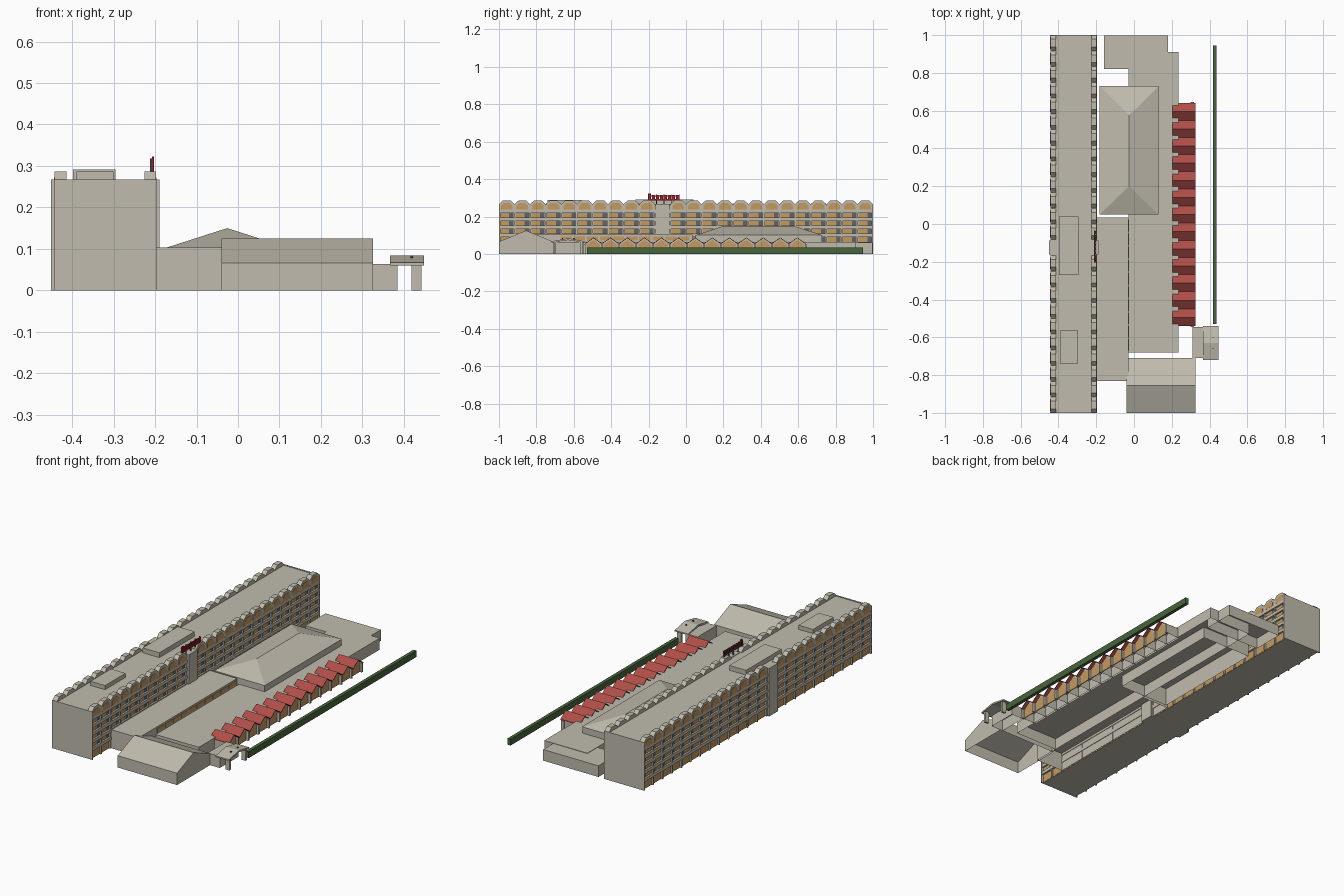
import bpy, bmesh
from mathutils import Vector

if "Cube" in bpy.data.objects:
    bpy.data.objects.remove(bpy.data.objects["Cube"])

def mat(name, r, g, b):
    m = bpy.data.materials.new(name)
    m.diffuse_color = (r, g, b, 1)
    m.use_nodes = True
    m.node_tree.nodes["Principled BSDF"].inputs["Base Color"].default_value = m.diffuse_color
    return m

CONCRETE = mat("concrete", 0.53, 0.50, 0.42)
ORANGE = mat("orange_glazing", 0.56, 0.32, 0.12)
GLASS = mat("dark_glass", 0.12, 0.13, 0.14)
RED = mat("red_roof_tile", 0.42, 0.075, 0.065)
SIGN = mat("sign_red", 0.32, 0.015, 0.02)
GREEN = mat("hedge_green", 0.065, 0.13, 0.045)
STEEL = mat("dark_steel", 0.06, 0.06, 0.06)

def add_prism(bm, pts, axis, a, b):
    """Extrude a 2D outline along axis 'x' (pts = y,z) or 'y' (pts = x,z)."""
    def co(p, t):
        return (t, p[0], p[1]) if axis == 'x' else (p[0], t, p[1])
    va = [bm.verts.new(co(p, a)) for p in pts]
    vb = [bm.verts.new(co(p, b)) for p in pts]
    n = len(pts)
    bm.faces.new(va)
    bm.faces.new(vb[::-1])
    for i in range(n):
        bm.faces.new((va[i], vb[i], vb[(i + 1) % n], va[(i + 1) % n]))

def add_box(bm, x0, x1, y0, y1, z0, z1):
    add_prism(bm, [(y0, z0), (y1, z0), (y1, z1), (y0, z1)], 'x', x0, x1)

def finish(name, bm, material, open_bottom=False):
    bmesh.ops.recalc_face_normals(bm, faces=bm.faces)
    if open_bottom:
        low = [f for f in bm.faces if all(v.co.z < 1e-5 for v in f.verts)]
        bmesh.ops.delete(bm, geom=low, context='FACES')
    me = bpy.data.meshes.new(name)
    bm.to_mesh(me)
    bm.free()
    me.materials.append(material)
    ob = bpy.data.objects.new(name, me)
    bpy.context.collection.objects.link(ob)
    return ob

def boxes(name, material, items, open_bottom=False):
    bm = bmesh.new()
    for b in items:
        add_box(bm, *b)
    return finish(name, bm, material, open_bottom)

CX = -0.32
BAY = 2 / 24
TOWER_BAY = 10

def side(s, d0, d1):
    """x range at distance d0..d1 from the slab block's centre line."""
    return tuple(sorted((CX + s * d0, CX + s * d1)))

# Long slab block: core, end walls, stair towers
boxes("slab_block_core", CONCRETE, [(CX - .112, CX + .112, -.995, .995, 0, .264)])
boxes("slab_block_end_walls", CONCRETE,
      [(CX - .124, CX + .124, -1, -.993, 0, .267), (CX - .124, CX + .124, .993, 1, 0, .267)])
ty = -1 + TOWER_BAY * BAY
boxes("stair_tower", CONCRETE,
      [(*side(s, .1, .131), ty + .004, ty + BAY - .004, 0, .267) for s in (1, -1)])

# Facade grid on both long sides
fins, parapets, orange, glass = [], [], [], []
floors = [0.055, 0.098, 0.141, 0.184, 0.227]
for s in (1, -1):
    for i in range(25):
        y = min(max(-1 + i * BAY, -.996), .996)
        fins.append((*side(s, .11, .121), y - .004, y + .004, 0, .262))
    for z in floors:
        parapets.append((*side(s, .11, .123), -.994, .994, z - .008, z + .010))
    for i in range(24):
        if i == TOWER_BAY:
            continue
        y = -1 + i * BAY
        orange.append((*side(s, .11, .1135), y + .006, y + BAY - .006, .002, .046))
        for z in floors[:-1]:
            orange.append((*side(s, .11, .1135), y + .006, y + .054, z + .010, z + .035))
            glass.append((*side(s, .11, .1135), y + .054, y + BAY - .006, z + .010, z + .035))
boxes("facade_fins", CONCRETE, fins)
boxes("balcony_parapets", CONCRETE, parapets)
boxes("facade_orange_windows", ORANGE, orange)
boxes("facade_dark_windows", GLASS, glass)

# Scalloped roof hoods with arched windows
hoods, arches = bmesh.new(), bmesh.new()
for s in (1, -1):
    for i in range(24):
        if i == TOWER_BAY:
            continue
        c = -1 + (i + .5) * BAY
        outer = [(-.0415, .237), (-.0415, .266), (-.02, .286), (.02, .286), (.0415, .266), (.0415, .237)]
        inner = [(-.031, .237), (-.031, .258), (-.016, .272), (.016, .272), (.031, .258), (.031, .237)]
        add_prism(hoods, [(c + y, z) for y, z in outer], 'x', *side(s, .094, .122))
        add_prism(arches, [(c + y, z) for y, z in inner], 'x', *side(s, .12, .1235))
finish("roof_hoods", hoods, CONCRETE)
finish("arched_top_windows", arches, ORANGE)

# Rooftop plant rooms
boxes("plant_rooms", CONCRETE, [(-.398, -.295, -.27, .04, .26, .291), (-.39, -.30, -.74, -.56, .26, .287)])

# Rooftop sign frame with plain panels
boxes("sign_frame", STEEL,
      [(-.212, -.207, -.2 + i * .0405, -.196 + i * .0405, .262, .318) for i in range(5)] +
      [(-.211, -.207, -.203, -.035, .29, .294), (-.211, -.207, -.203, -.035, .308, .312)])
boxes("sign_panels", SIGN,
      [(-.207, -.202, -.203 + i * .0215, -.188 + i * .0215, .292, .323 if i == 0 else .316) for i in range(8)] +
      [(-.207, -.203, -.203, -.035, .286, .293)])

# Low wings
boxes("link_wing", CONCRETE, [(-.20, -.03, -.83, .035, 0, .103)], True)
boxes("link_wing_windows", ORANGE,
      [(-.031, -.027, -.67 + i * .07, -.61 + i * .07, .072, .094) for i in range(10)])
boxes("central_wing", CONCRETE, [(-.03, .235, -.68, .91, 0, .064)], True)
boxes("north_wing", CONCRETE, [(-.16, .18, .82, .998, 0, .062)], True)

# Front hall with a ridge across
bm = bmesh.new()
add_prism(bm, [(-1, 0), (-1, .066), (-.855, .125), (-.71, .066), (-.71, 0)], 'x', -.04, .325)
finish("front_hall", bm, CONCRETE, True)

# Hipped hall: walls and roof
boxes("hipped_hall_walls", CONCRETE, [(-.178, .128, .052, .728, 0, .1)], True)
bm = bmesh.new()
c = [bm.verts.new(p) for p in ((-.182, .05, .1), (.13, .05, .1), (.13, .73, .1), (-.182, .73, .1))]
r = [bm.verts.new(p) for p in ((-.026, .2, .15), (-.026, .575, .15))]
for f in ((c[0], c[1], r[0]), (c[1], c[2], r[1], r[0]), (c[2], c[3], r[1]),
          (c[3], c[0], r[0], r[1]), c[::-1]):
    bm.faces.new(f)
finish("hipped_roof", bm, CONCRETE)

# Gabled arcade: bays, glazing and zigzag red roof
N, Y0, Y1 = 13, -.54, .64
P = (Y1 - Y0) / N
VALLEY, PEAK = .052, .084
bays, glazing, tiles = bmesh.new(), bmesh.new(), bmesh.new()
for i in range(N):
    a = Y0 + i * P
    m, b = a + P / 2, a + P
    add_prism(bays, [(a, 0), (a, VALLEY), (m, PEAK), (b, VALLEY), (b, 0)], 'x', .225, .305)
    e = .010
    add_prism(glazing, [(a + e, .002), (a + e, VALLEY - .002), (m, PEAK - .009),
                        (b - e, VALLEY - .002), (b - e, .002)], 'x', .304, .308)
    add_prism(tiles, [(a, VALLEY), (m, PEAK), (b, VALLEY), (b, VALLEY + .004),
                      (m, PEAK + .004), (a, VALLEY + .004)], 'x', .205, .325)
finish("arcade_bays", bays, CONCRETE, True)
finish("arcade_glazing", glazing, ORANGE)
finish("arcade_red_roof", tiles, RED)
boxes("arcade_piers", CONCRETE,
      [(.3, .318, Y0 + i * P - .005, Y0 + i * P + .005, 0, VALLEY) for i in range(N + 1)])

# Entrance lobby and gabled canopy on posts
boxes("entrance_lobby", CONCRETE, [(.31, .385, -.71, -.545, 0, .064)], True)
bm = bmesh.new()
add_prism(bm, [(-.72, .06), (-.72, .067), (-.63, .084), (-.54, .067), (-.54, .06), (-.63, .074)],
          'x', .366, .448)
finish("entrance_canopy", bm, CONCRETE)
boxes("canopy_posts", CONCRETE,
      [(.418, .442, y - .006, y + .006, 0, .066) for y in (-.70, -.56)])
boxes("canopy_lights", STEEL, [(.416, .422, y - .003, y + .003, .07, .084) for y in (-.66, -.60)])

# Hedge along the street
boxes("street_hedge", GREEN, [(.418, .437, -.53, .945, 0, .035)])
